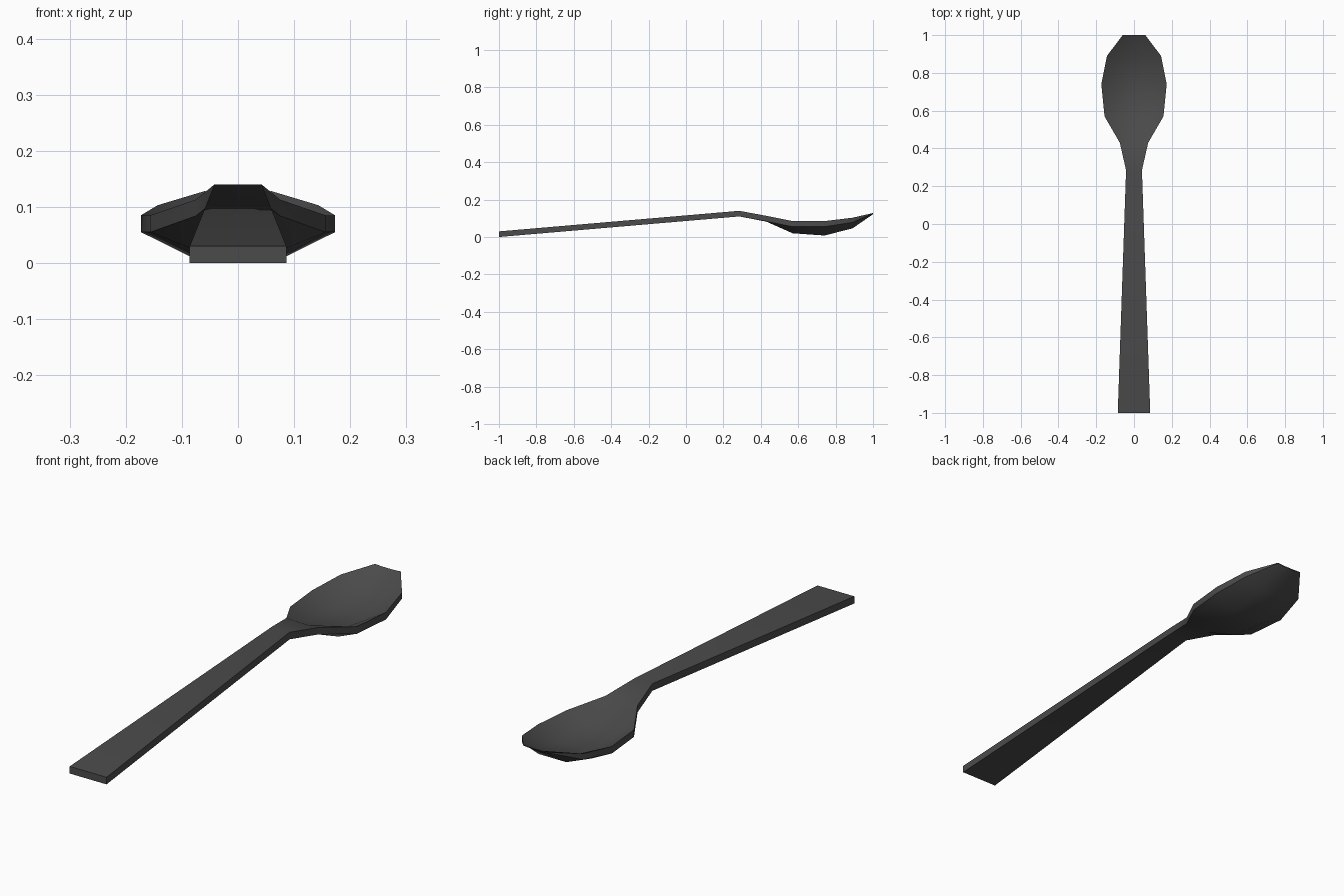
import bpy
import bmesh

if "Cube" in bpy.data.objects:
    bpy.data.objects.remove(bpy.data.objects["Cube"])

# Stations along the spoon: y, half width, rim top z, rim bottom z, inner floor z, outer floor z
STATIONS = [
    (-1.00, 0.086, 0.030, 0.000, 0.030, 0.000),   # handle end
    (0.285, 0.042, 0.140, 0.110, 0.140, 0.110),   # neck
    (0.43, 0.075, 0.113, 0.084, 0.111, 0.082),    # shoulder
    (0.57, 0.156, 0.085, 0.055, 0.048, 0.020),    # bowl
    (0.74, 0.173, 0.085, 0.055, 0.036, 0.008),
    (0.89, 0.143, 0.103, 0.078, 0.070, 0.046),
    (1.00, 0.060, 0.128, 0.125, 0.126, 0.122),    # tip
]
ACROSS = (-1, -0.45, 0.45, 1)

metal = bpy.data.materials.new("dark grey")
metal.diffuse_color = (0.07, 0.07, 0.07, 1)
metal.use_nodes = True
metal.node_tree.nodes["Principled BSDF"].inputs["Base Color"].default_value = metal.diffuse_color

# One closed ring per station: top left to right, then bottom right to left
bm = bmesh.new()
rings = []
for y, w, rim_top, rim_bottom, floor_in, floor_out in STATIONS:
    top = [(a * w, y, rim_top if abs(a) == 1 else floor_in) for a in ACROSS]
    bottom = [(a * w, y, rim_bottom if abs(a) == 1 else floor_out) for a in reversed(ACROSS)]
    rings.append([bm.verts.new(p) for p in top + bottom])

# Skin between rings and cap both ends
n = len(rings[0])
for r0, r1 in zip(rings, rings[1:]):
    for i in range(n):
        j = (i + 1) % n
        bm.faces.new((r0[i], r0[j], r1[j], r1[i]))
bm.faces.new(rings[0])
bm.faces.new(rings[-1])
bmesh.ops.recalc_face_normals(bm, faces=bm.faces)

mesh = bpy.data.meshes.new("spoon")
bm.to_mesh(mesh)
bm.free()
mesh.materials.append(metal)
spoon = bpy.data.objects.new("spoon", mesh)
bpy.context.collection.objects.link(spoon)

# Smooth bowl with crisp rim
bpy.context.view_layer.objects.active = spoon
spoon.select_set(True)
bpy.ops.object.shade_smooth_by_angle(angle=0.6)
